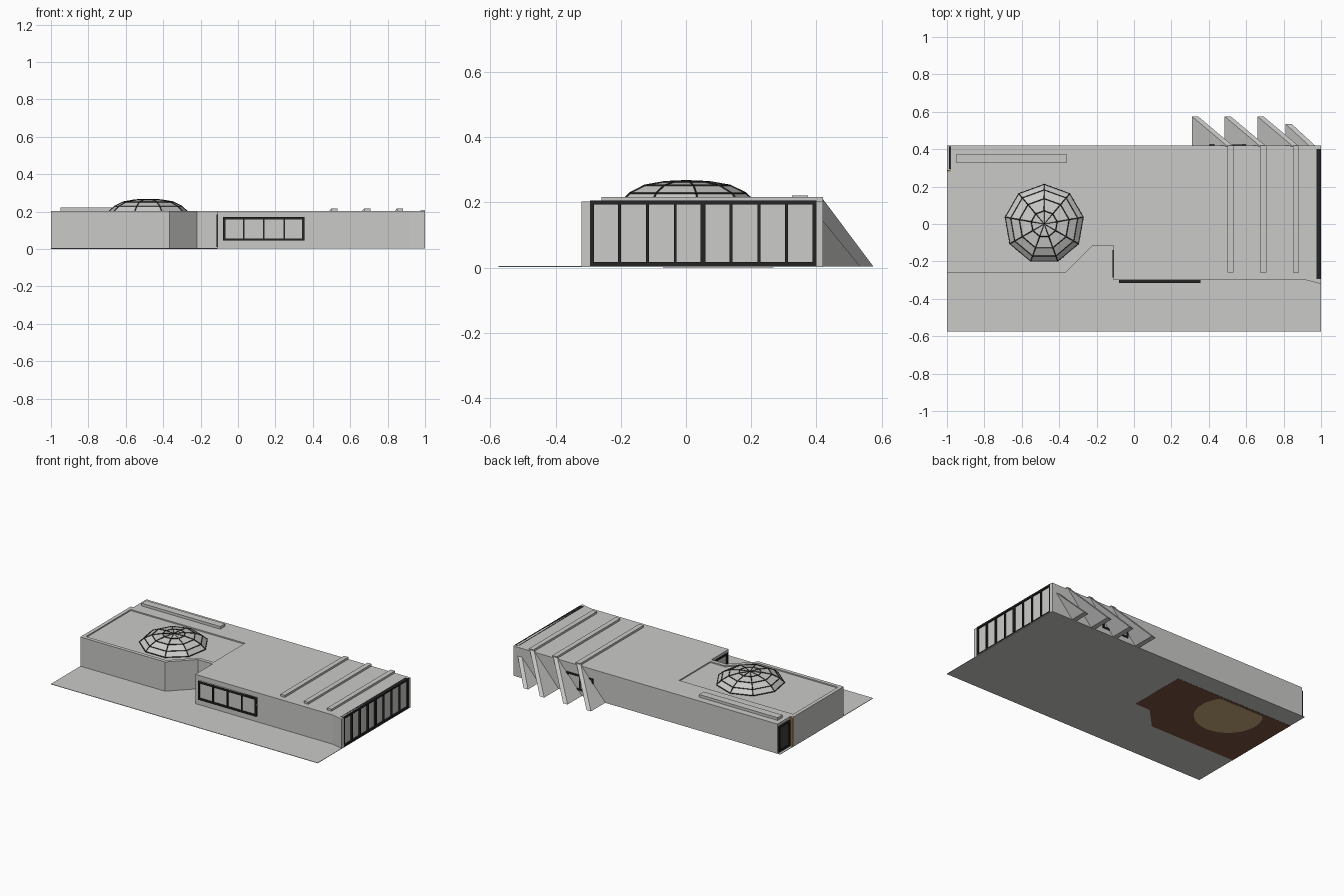
import bpy, bmesh, math
from mathutils import Vector, Matrix

cube = bpy.data.objects.get("Cube")
if cube:
    bpy.data.objects.remove(cube, do_unlink=True)


def material(name, *rgb):
    m = bpy.data.materials.new(name)
    m.use_nodes = True
    m.diffuse_color = (*rgb, 1)
    bsdf = next(n for n in m.node_tree.nodes if n.type == 'BSDF_PRINCIPLED')
    bsdf.inputs["Base Color"].default_value = (*rgb, 1)
    return m


concrete = material("concrete grey", .59, .59, .58)
glass = material("pale glass", .6, .6, .59)
black = material("black frame", .018, .018, .018)
dark_glass = material("dark glass", .05, .05, .05)
brown = material("brown floor", .2, .088, .05)
tan = material("tan floor", .58, .42, .2)
orange = material("orange trim", .5, .25, .04)


def finish(name, bm, mat):
    bmesh.ops.recalc_face_normals(bm, faces=bm.faces)
    mesh = bpy.data.meshes.new(name)
    bm.to_mesh(mesh)
    bm.free()
    mesh.materials.append(mat)
    ob = bpy.data.objects.new(name, mesh)
    bpy.context.collection.objects.link(ob)
    return ob


def boxes(name, mat, *spans):
    """One object from boxes given as ((x0, x1), (y0, y1), (z0, z1))."""
    bm = bmesh.new()
    for span in spans:
        mid = Vector([(a + b) / 2 for a, b in span])
        size = [abs(b - a) for a, b in span]
        bmesh.ops.create_cube(bm, size=1, matrix=Matrix.Translation(mid) @ Matrix.Diagonal((*size, 1)))
    return finish(name, bm, mat)


def extrude(name, mat, points, offset):
    bm = bmesh.new()
    face = bm.faces.new([bm.verts.new(p) for p in points])
    new = bmesh.ops.extrude_face_region(bm, geom=[face])["geom"]
    moved = [v for v in new if isinstance(v, bmesh.types.BMVert)]
    bmesh.ops.translate(bm, verts=moved, vec=offset)
    return finish(name, bm, mat)


def prism(name, mat, outline, z0, z1):
    return extrude(name, mat, [(x, y, z0) for x, y in outline], (0, 0, z1 - z0))


def window(name, axis, u, z, inner, outer, mullions, pane=glass, bar=.012):
    """Framed glazing on a wall whose normal lies along the given axis."""
    def span(u_range, z_range, depth):
        return (depth, u_range, z_range) if axis == 'x' else (u_range, depth, z_range)
    depth = (inner, outer)
    mid = (inner, inner + (outer - inner) * .6)
    bars = [span((u[0], u[0] + bar), z, depth), span((u[1] - bar, u[1]), z, depth),
            span(u, (z[0], z[0] + bar), depth), span(u, (z[1] - bar, z[1]), depth)]
    bars += [span((m - w / 2, m + w / 2), z, depth) for m, w in mullions]
    boxes(name + "_frame", black, *bars)
    boxes(name + "_glass", pane, span(u, z, mid))


# Ground slab and the coloured floor seen from beneath
boxes("ground_slab", concrete, ((-1, 1), (-.575, .42), (.002, .005)))
wing_floor = [(-1, .285), (-1, -.26), (-.36, -.26), (-.22, -.115), (-.11, -.115), (-.11, .285)]
prism("wing_floor", brown, wing_floor, .001, .002)
disc = []
for i in range(48):
    a = math.tau * i / 48
    y = .14 + .21 * math.sin(a)
    if y < .285:
        disc.append((-.63 + .21 * math.cos(a), y))
prism("round_floor", tan, disc, 0, .001)

# Main body with the sunken roof deck over the wing
ROOF = .203
body = prism("building_body", concrete, [
    (-1, -.26), (-.365, -.26), (-.22, -.115), (-.11, -.115), (-.11, -.3), (.92, -.3),
    (1, -.32), (1, -.295), (.98, -.295), (.98, .4), (1, .4), (1, .42),
    (-.98, .42), (-.98, .28), (-1, .28)], .003, ROOF)
cutter = prism("roof_cutter", concrete, [
    (-.975, -.235), (-.375, -.235), (-.23, -.09), (-.12, -.09), (-.12, .245), (-.975, .245)],
    ROOF - .008, ROOF + .05)
cutter.hide_render = True
mod = body.modifiers.new("roof_recess", 'BOOLEAN')
mod.operation = 'DIFFERENCE'
mod.solver = 'EXACT'
mod.object = cutter
bpy.context.view_layer.objects.active = body
bpy.ops.object.modifier_apply(modifier=mod.name)
bpy.data.objects.remove(cutter, do_unlink=True)

# Roof details
boxes("roof_vent_strip", concrete, ((-.95, -.36), (.325, .375), (ROOF, .221)))
for i, x in enumerate((.5, .675, .85)):
    boxes(f"roof_beam_{i + 1}", concrete, ((x, x + .033), (-.26, .42), (ROOF, .217)))

# Leaning triangular buttresses along the back
for i, (foot, top, reach, height) in enumerate((
        (.31, .5, .575, .217), (.485, .675, .575, .217), (.66, .85, .575, .217), (.81, .94, .535, .15))):
    extrude(f"buttress_{i + 1}", concrete,
            [(foot, .415, .003), (foot, reach, .003), (top, .415, height)], (.033, 0, 0))

# Glazing
window("end_wall", 'x', (-.295, .4), (.005, ROOF + .002), .975, 1,
       [(.0525 + .0855 * k, .009 if k else .016) for k in range(-3, 4)])
window("front_window", 'y', (-.08, .355), (.045, .17), -.295, -.315,
       [(.03 + .108 * k, .008) for k in range(3)])
window("back_window", 'y', (.4, .6), (.035, .14), .41, .425, [(.5, .008)])
window("side_door", 'x', (.295, .415), (.01, .185), -.97, -.99, [], dark_glass)
window("courtyard_door", 'x', (-.285, -.14), (.01, .185), -.1, -.115, [], dark_glass)
boxes("door_trim", orange, ((-.996, -.97), (.28, .288), (.005, .195)))

# Nine-sided faceted dome with a dark lattice
SIDES = 9
profile = [(.212, .2), (.182, .228), (.135, .251), (.07, .262)]


def dome_mesh():
    bm = bmesh.new()
    rings = []
    for r, z in profile:
        ring = []
        for i in range(SIDES):
            a = math.pi / 2 + math.tau * i / SIDES
            ring.append(bm.verts.new((-.48 + r * math.cos(a), r * math.sin(a), z)))
        rings.append(ring)
    apex = bm.verts.new((-.48, 0, .265))
    for i in range(SIDES):
        j = (i + 1) % SIDES
        for low, high in zip(rings, rings[1:]):
            bm.faces.new((low[i], low[j], high[j], high[i]))
        bm.faces.new((rings[-1][i], rings[-1][j], apex))
    return bm


finish("dome_glass", dome_mesh(), glass)
lattice = finish("dome_lattice", dome_mesh(), black)
wire = lattice.modifiers.new("lattice", 'WIREFRAME')
wire.thickness = .007
wire.offset = 0
wire.use_boundary = True
wire.use_even_offset = False
